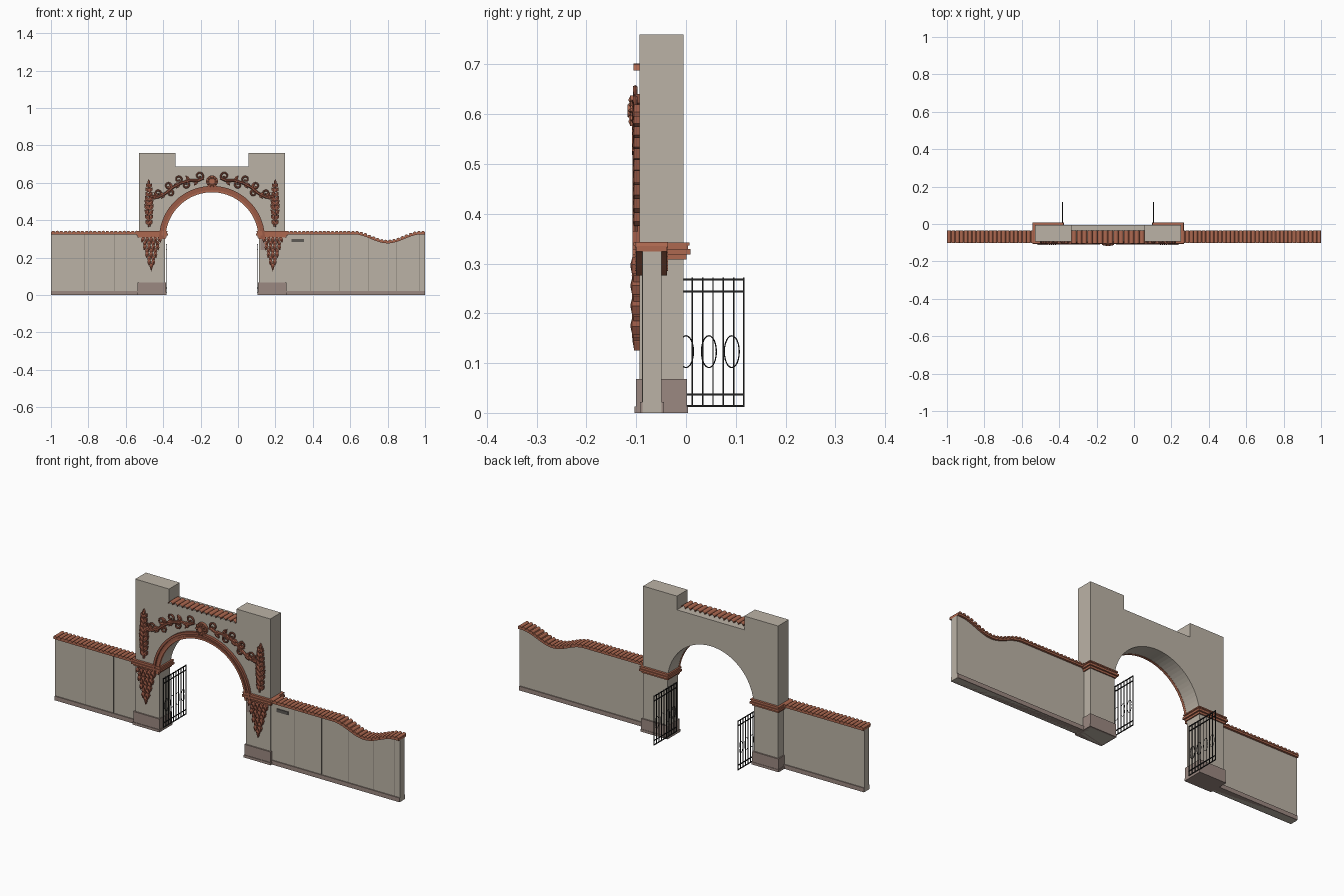
import bpy, bmesh, math
from mathutils import Vector, Matrix

if "Cube" in bpy.data.objects:
    bpy.data.objects.remove(bpy.data.objects["Cube"], do_unlink=True)

CX = -0.139              # centre line of the arch
FRONT, BACK = -0.093, -0.005
SPRING, RADIUS = 0.30, 0.25


def material(name, r, g, b):
    m = bpy.data.materials.new(name)
    m.use_nodes = True
    m.diffuse_color = (r, g, b, 1)
    m.node_tree.nodes["Principled BSDF"].inputs["Base Color"].default_value = (r, g, b, 1)
    return m


PLASTER = material("warm_plaster", 0.50, 0.45, 0.38)
STONE = material("brown_stone", 0.33, 0.25, 0.22)
CLAY = material("terracotta", 0.42, 0.14, 0.08)
CARVED = material("dark_terracotta", 0.32, 0.10, 0.06)
IRON = material("black_iron", 0.015, 0.015, 0.015)
GREY = material("grey_plate", 0.11, 0.10, 0.09)
JOINT = material("joint_shade", 0.22, 0.20, 0.17)


def finish(name, bm, mat, smooth=False):
    bmesh.ops.recalc_face_normals(bm, faces=bm.faces[:])
    me = bpy.data.meshes.new(name)
    bm.to_mesh(me)
    bm.free()
    me.materials.append(mat)
    ob = bpy.data.objects.new(name, me)
    bpy.context.collection.objects.link(ob)
    if smooth:
        bpy.context.view_layer.objects.active = ob
        ob.select_set(True)
        bpy.ops.object.shade_smooth_by_angle()
        ob.select_set(False)
    return ob


def box(bm, x0, x1, y0, y1, z0, z1):
    m = Matrix.Translation(((x0 + x1) / 2, (y0 + y1) / 2, (z0 + z1) / 2))
    bmesh.ops.create_cube(bm, size=1, matrix=m @ Matrix.Diagonal((abs(x1 - x0), y1 - y0, z1 - z0, 1)))


def prism(bm, pts, y0, y1, solid=True):
    """Extrude an x-z outline along y; an open shell when not solid."""
    a = [bm.verts.new((x, y0, z)) for x, z in pts]
    b = [bm.verts.new((x, y1, z)) for x, z in pts]
    n = len(pts)
    for i in range(n if solid else n - 1):
        j = (i + 1) % n
        bm.faces.new((a[i], a[j], b[j], b[i]))
    if solid:
        bm.faces.new(a)
        bm.faces.new(b[::-1])


def arc(cx, cz, r, a0, a1, n):
    return [(cx + r * math.cos(a0 + (a1 - a0) * i / n), cz + r * math.sin(a0 + (a1 - a0) * i / n))
            for i in range(n + 1)]


def tube(bm, pts, r, sides=6, taper=1.0):
    """Round bar along a list of points."""
    rings = []
    for i, p in enumerate(pts):
        t = (pts[min(i + 1, len(pts) - 1)] - pts[max(i - 1, 0)]).normalized()
        ref = Vector((1, 0, 0)) if abs(t.x) < 0.5 and abs(t.y) > 0.01 else Vector((0, 1, 0))
        u = t.cross(ref).normalized()
        v = t.cross(u)
        rr = r * (1 + (taper - 1) * i / (len(pts) - 1))
        rings.append([bm.verts.new(p + rr * (math.cos(k * math.tau / sides) * u + math.sin(k * math.tau / sides) * v))
                      for k in range(sides)])
    for p, q in zip(rings, rings[1:]):
        for k in range(sides):
            bm.faces.new((p[k], p[(k + 1) % sides], q[(k + 1) % sides], q[k]))
    bm.faces.new(rings[0])
    bm.faces.new(rings[-1])


def leaf(bm, s, u, z, angle, length, width, y=-0.108):
    """Ridged leaf on the front face, growing from (u, z) at an angle."""
    d = Vector((s * math.cos(angle), 0, math.sin(angle)))
    n = Vector((-d.z, 0, d.x))
    o = Vector((CX + s * u, FRONT, z))
    shape = ((0, 0), (0.25, 0.4), (0.55, 0.5), (1, 0), (0.55, -0.5), (0.25, -0.4))
    rim = [bm.verts.new(o + d * a * length + n * b * width) for a, b in shape]
    mid = [bm.verts.new(Vector((v.co.x, y + 0.004, v.co.z))) for v in rim]
    top = bm.verts.new(o + d * length * 0.45 + Vector((0, y - FRONT, 0)))
    for i in range(6):
        j = (i + 1) % 6
        bm.faces.new((rim[i], rim[j], mid[j], mid[i]))
        bm.faces.new((mid[i], mid[j], top))


# Arch body with raised shoulders
bm = bmesh.new()
outline = [(CX - 0.25, 0)] + arc(CX, SPRING, RADIUS, math.pi, 0, 40) + [
    (CX + 0.25, 0), (CX + 0.391, 0), (CX + 0.391, 0.76), (CX + 0.195, 0.76), (CX + 0.195, 0.688),
    (CX - 0.195, 0.688), (CX - 0.195, 0.76), (CX - 0.391, 0.76), (CX - 0.391, 0)]
prism(bm, outline, FRONT, BACK)
finish("arch_body", bm, PLASTER)

# Moulded arch trim
for name, r0, r1, y in (("arch_trim_inner", 0.249, 0.260, -0.104), ("arch_trim_middle", 0.260, 0.271, -0.099),
                        ("arch_trim_outer", 0.271, 0.283, -0.107)):
    bm = bmesh.new()
    prism(bm, arc(CX, SPRING, r1, math.pi, 0, 40) + arc(CX, SPRING, r0, 0, math.pi, 40), y, FRONT + 0.002)
    finish(name, bm, CLAY if r0 < 0.255 else CARVED)

# Parapet tiles: open half-round shells
bm = bmesh.new()
for i in range(14):
    prism(bm, arc(CX - 0.181 + i * 0.0279, 0.688, 0.0135, math.pi, 0, 8), -0.105, -0.035, False)
finish("parapet_tiles", bm, CLAY, True)

# Pier bases and cornices
for s, side in ((-1, "right"), (1, "left")):
    bm = bmesh.new()
    box(bm, CX + s * 0.246, CX + s * 0.397, -0.100, 0.002, 0, 0.068)
    box(bm, CX + s * 0.244, CX + s * 0.400, -0.103, 0.004, 0, 0.013)
    finish(side + "_pier_base", bm, STONE)
    bm = bmesh.new()
    for grow, z0, z1 in ((0.006, 0.308, 0.318), (0.014, 0.318, 0.329), (0.009, 0.329, 0.336), (0.012, 0.336, 0.342)):
        box(bm, CX + s * (0.25 - grow), CX + s * (0.391 + grow), FRONT - grow, BACK + grow, z0, z1)
    finish(side + "_pier_cornice", bm, CLAY)


# Side walls, the left one with a dipping top
def wall_top(x):
    t = (x - 0.62) / 0.36
    return 0.324 - (0.024 * (1 - math.cos(math.tau * t)) if 0 < t < 1 else 0)


for side, x0, x1, joints in (("right", -1, CX - 0.391, (-0.82, -0.66)),
                             ("left", CX + 0.391, 1, (0.39, 0.545, 0.70, 0.845, 0.97))):
    xs = [x0 + (x1 - x0) * i / 48 for i in range(49)]
    bm = bmesh.new()
    prism(bm, [(x0, 0)] + [(x, wall_top(x)) for x in xs] + [(x1, 0)], -0.087, -0.049)
    finish(side + "_wall", bm, PLASTER)
    bm = bmesh.new()
    box(bm, max(x0, -0.999), min(x1, 0.999), -0.092, -0.044, 0, 0.022)
    finish(side + "_wall_base", bm, STONE)
    # Coping slab and ridged tiles
    bm = bmesh.new()
    prism(bm, [(x, wall_top(x)) for x in xs] + [(x, wall_top(x) + 0.011) for x in reversed(xs)], -0.100, -0.038)
    count = round((x1 - x0) / 0.022)
    step = (x1 - x0) / count
    for i in range(count):
        x = x0 + (i + 0.5) * step
        prism(bm, arc(x, wall_top(x) + 0.009, step * 0.47, math.pi, 0, 6), -0.102, -0.036)
    finish(side + "_wall_tiles", bm, CLAY)
    # Panel joints
    bm = bmesh.new()
    for x in joints:
        box(bm, x - 0.0015, x + 0.0015, -0.088, -0.086, 0.022, wall_top(x))
    finish(side + "_wall_joints", bm, JOINT)

# Sign on the wall and small box on the pier
bm = bmesh.new()
box(bm, 0.287, 0.352, -0.091, -0.086, 0.282, 0.299)
finish("wall_sign", bm, GREY)
bm = bmesh.new()
box(bm, CX + 0.258, CX + 0.288, -0.097, FRONT, 0.24, 0.305)
finish("pier_plate", bm, STONE)

# Centre medallion
bm = bmesh.new()
for r, y in ((0.032, -0.106), (0.024, -0.112), (0.013, -0.118)):
    prism(bm, arc(CX, 0.607, r, 0, math.tau * 19 / 20, 19), y, FRONT)
for k in range(10):
    leaf(bm, 1, 0.014 * math.cos(k * math.tau / 10), 0.607 + 0.014 * math.sin(k * math.tau / 10),
         k * math.tau / 10, 0.018, 0.009, -0.116)
finish("medallion", bm, CLAY)


def spiral(u, z, r, start, turns):
    n = 18
    return [(u + r * (1 - 0.75 * i / n) * math.cos(start + turns * math.tau * i / n),
             z + r * (1 - 0.75 * i / n) * math.sin(start + turns * math.tau * i / n)) for i in range(n + 1)]


# Carved ornament, mirrored about the arch
stem = [(0.045, 0.625), (0.075, 0.612), (0.12, 0.612), (0.17, 0.597), (0.21, 0.575), (0.25, 0.542), (0.29, 0.522),
        (0.335, 0.53)]
curls = [(0.068, 0.637, 0.024, -1.6, -1.2), (0.14, 0.588, 0.02, 1.6, 1.2), (0.18, 0.618, 0.022, -1.6, -1.2),
         (0.235, 0.583, 0.022, -1.6, -1.2), (0.222, 0.545, 0.018, 1.2, 1.2), (0.29, 0.545, 0.02, -1.6, -1.2)]
for s, side in ((-1, "right"), (1, "left")):
    def on_face(pts):
        return [Vector((CX + s * u, -0.102, z)) for u, z in pts]

    bm = bmesh.new()
    tube(bm, on_face(stem), 0.0075)
    for c in curls:
        tube(bm, on_face(spiral(*c)), 0.0055, 6, 0.7)
    for i, (u, z) in enumerate(stem[1:-1]):
        leaf(bm, s, u, z, 0.9 if i % 2 else -0.9, 0.036, 0.017)
        leaf(bm, s, u, z, -0.2, 0.036, 0.017)
    finish(side + "_scroll_vine", bm, CARVED, True)

    # Upright leafy spray
    bm = bmesh.new()
    tube(bm, on_face([(0.335, 0.365), (0.342, 0.45), (0.332, 0.53), (0.338, 0.60)]), 0.006, 6, 0.6)
    for i in range(9):
        z = 0.375 + i * 0.025
        reach = 0.045 - 0.018 * abs(i - 3) / 5
        for a in (0.95, math.pi - 0.95):
            leaf(bm, s, 0.337, z, a, reach, 0.02)
    leaf(bm, s, 0.338, 0.585, math.pi / 2, 0.035, 0.016)
    finish(side + "_leaf_spray", bm, CARVED)

    # Hanging cluster below the cornice
    bm = bmesh.new()
    for i, n in enumerate((5, 4, 4, 3, 3, 2, 2, 1)):
        for k in range(n):
            off = k - (n - 1) / 2
            leaf(bm, s, 0.325 + off * 0.019, 0.312 - i * 0.02, -math.pi / 2 + off * 0.2, 0.036, 0.02,
                 -0.112 + 0.003 * (i % 2))
    leaf(bm, s, 0.325, 0.165, -math.pi / 2, 0.04, 0.012)
    finish(side + "_hanging_cluster", bm, CARVED)

    # Open iron gate leaf
    bm = bmesh.new()
    gx = CX + s * 0.243
    for i in range(10):
        y = -0.070 + i * 0.0207
        box(bm, gx - 0.0014, gx + 0.0014, y - 0.0014, y + 0.0014, 0.012, 0.272)
    for z in (0.014, 0.037, 0.244, 0.268):
        box(bm, gx - 0.002, gx + 0.002, -0.072, 0.118, z - 0.002, z + 0.002)
    for i in range(4):
        y = -0.046 + i * 0.046
        tube(bm, [Vector((gx, y + 0.015 * math.cos(k * math.tau / 24), 0.123 + 0.032 * math.sin(k * math.tau / 24)))
                  for k in range(25)], 0.0012, 4)
    finish(side + "_gate", bm, IRON)
